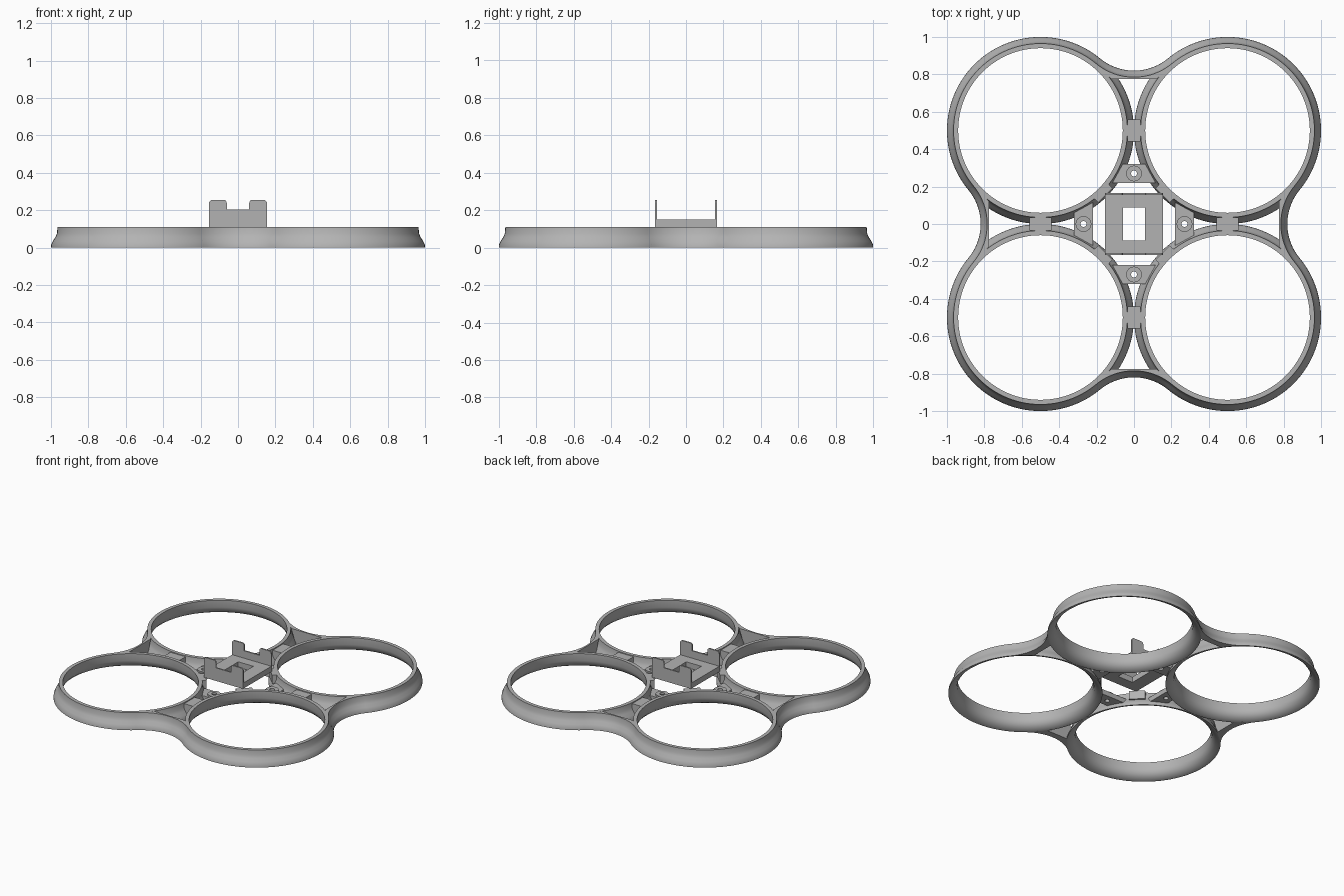
import bpy, bmesh, math
from math import sin, cos, pi

cube = bpy.data.objects.get("Cube")
if cube:
    bpy.data.objects.remove(cube, do_unlink=True)

grey = bpy.data.materials.new("matte_grey")
grey.use_nodes = True
grey.diffuse_color = (0.45, 0.45, 0.45, 1)
grey.node_tree.nodes["Principled BSDF"].inputs["Base Color"].default_value = (0.45, 0.45, 0.45, 1)


def finish(obj):
    bpy.ops.object.select_all(action='DESELECT')
    obj.select_set(True)
    bpy.context.view_layer.objects.active = obj
    if obj.type == 'CURVE':
        bpy.ops.object.convert(target='MESH')
        obj = bpy.context.view_layer.objects.active
    obj.data.materials.clear()
    obj.data.materials.append(grey)
    bpy.ops.object.shade_smooth_by_angle(angle=math.radians(30))
    return obj


def loft(name, rows, closed):
    """Skin a series of closed sections, looped or capped at both ends."""
    bm = bmesh.new()
    vs = [[bm.verts.new(p) for p in row] for row in rows]
    n, m = len(vs), len(vs[0])
    for i in range(n if closed else n - 1):
        a, b = vs[i], vs[(i + 1) % n]
        for j in range(m):
            k = (j + 1) % m
            bm.faces.new((a[j], a[k], b[k], b[j]))
    if not closed:
        bm.faces.new(vs[0])
        bm.faces.new(vs[-1])
    bmesh.ops.recalc_face_normals(bm, faces=bm.faces)
    me = bpy.data.meshes.new(name)
    bm.to_mesh(me)
    bm.free()
    obj = bpy.data.objects.new(name, me)
    bpy.context.collection.objects.link(obj)
    return finish(obj)


def slab(name, outlines, low, high):
    """Extrude a flat outline; further outlines become holes."""
    cu = bpy.data.curves.new(name, 'CURVE')
    cu.dimensions, cu.fill_mode = '2D', 'BOTH'
    cu.extrude = (high - low) / 2
    for pts in outlines:
        sp = cu.splines.new('POLY')
        sp.points.add(len(pts) - 1)
        for p, (x, y) in zip(sp.points, pts):
            p.co = (x, y, 0, 1)
        sp.use_cyclic_u = True
    obj = bpy.data.objects.new(name, cu)
    obj.location.z = (low + high) / 2
    bpy.context.collection.objects.link(obj)
    return finish(obj)


def rect(x, y0, y1):
    return [(-x, y0), (x, y0), (x, y1), (-x, y1)]


def arc(cx, cy, r, start, end, n):
    return [(cx + r * cos(start + (end - start) * i / n),
             cy + r * sin(start + (end - start) * i / n)) for i in range(n + 1)]


def circle(cx, cy, r, n=32):
    return arc(cx, cy, r, 0, 2 * pi, n)[:-1]


def four_way(obj, base):
    """Repeat a part around the vertical axis, one per side."""
    for i, side in enumerate(("back", "right", "front", "left")):
        o = obj if i == 0 else obj.copy()
        if i:
            bpy.context.collection.objects.link(o)
        o.rotation_euler.z = i * pi / 2
        o.name = side + "_" + base


# Flared propeller ducts
TOP = 0.11
outer = [(0.5, 0), (0.499, 0.015), (0.49, 0.035), (0.477, 0.055), (0.468, 0.075), (0.465, TOP)]
inner = [(0.44, TOP), (0.44, 0.06), (0.447, 0.035), (0.465, 0.015), (0.495, 0)]
N = 112
duct = loft("duct", [[(0.5 + r * cos(2 * pi * i / N), 0.5 + r * sin(2 * pi * i / N), z)
                      for r, z in outer + inner] for i in range(N)], True)
four_way(duct, "duct")

# Concave fairings blending neighbouring ducts
R, CY, REACH = 0.284, 1.104, 0.692
rows = []
for i in range(25):
    a = REACH * (i / 12 - 1)
    row = [((R + 0.5 - r) * sin(a), CY - (R + 0.5 - r) * cos(a), z) for r, z in outer]
    row += [(row[-1][0] * 0.6, 0.775, TOP), (row[0][0] * 0.46, 0.775, 0)]
    rows.append(row)
four_way(loft("fairing", rows, False), "fairing")

# Short bridges where ducts nearly touch
four_way(slab("bridge", [rect(0.034, 0.44, 0.56)], 0.02, 0.105), "bridge")

# Tapered screw mounts with bosses
plate = [(-0.115, 0.22), (0.115, 0.22), (0.06, 0.32), (-0.06, 0.32)]
hole = circle(0, 0.27, 0.016)
four_way(slab("mount_plate", [plate, hole], 0.03, 0.065), "mount_plate")
four_way(slab("mount_boss", [circle(0, 0.27, 0.042), hole], 0.06, 0.075), "mount_boss")

# Corner pads joining the ducts to the tray
pad = [(0.115, 0.19), (0.145, 0.225), (0.225, 0.145), (0.19, 0.115)]
four_way(slab("corner_pad", [pad], 0.05, TOP), "corner_pad")

# Central tray with rectangular opening
slab("tray_base", [rect(0.155, -0.16, 0.16), rect(0.06, -0.088, 0.088)], TOP, 0.15)

# Upright notched tray walls
half = arc(0.137, 0.237, 0.018, 0, pi / 2, 5) + arc(0.076, 0.239, 0.016, pi / 2, pi, 5) + [(0.06, 0.203)]
profile = [(0.155, TOP)] + half
profile += [(-x, z) for x, z in reversed(profile)]
for side, y in (("front", -0.16), ("back", 0.16)):
    wall = slab(side + "_tray_wall", [profile], -0.005, 0.005)
    wall.rotation_euler.x = pi / 2
    wall.location = (0, y, 0)
